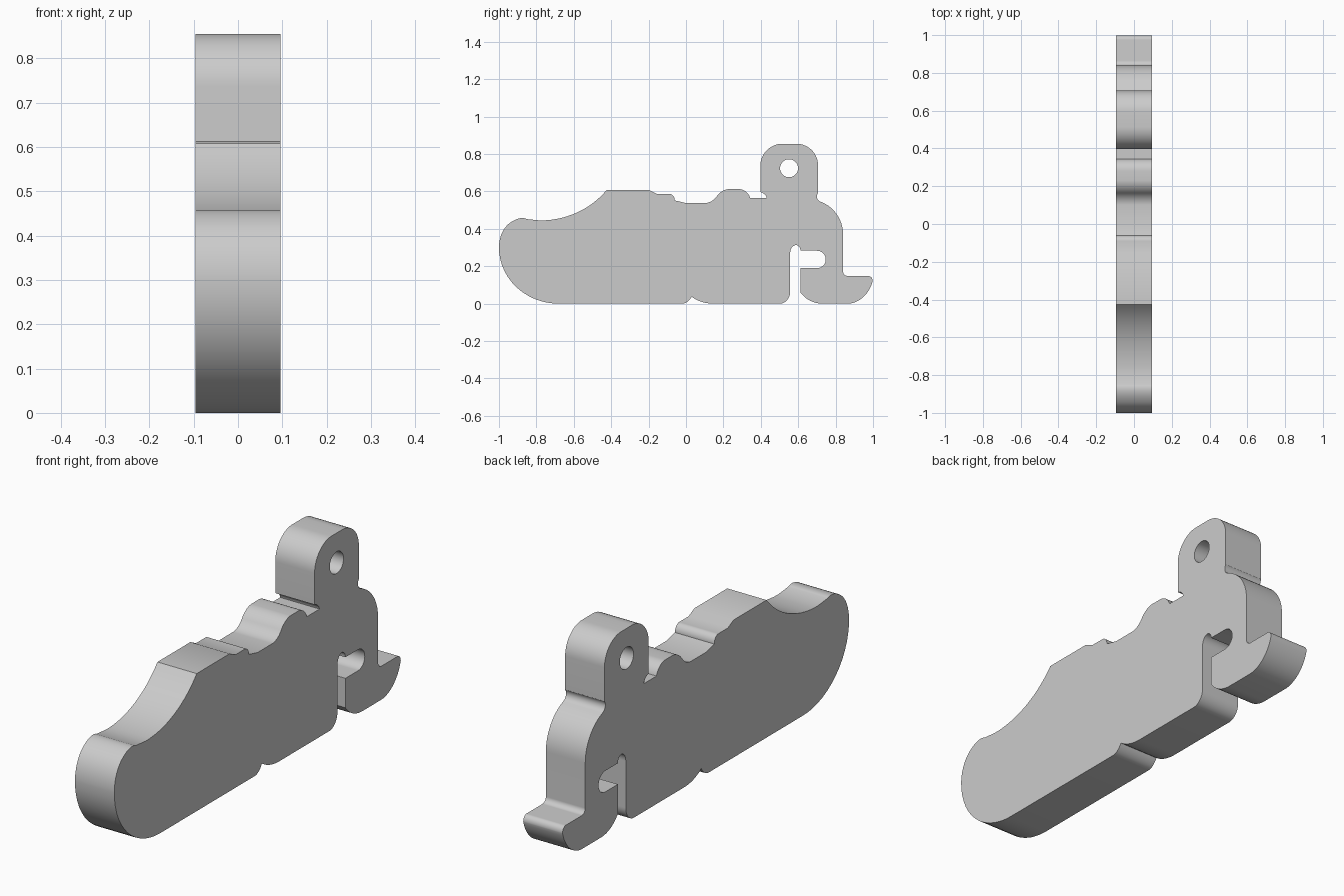
import bpy
import bmesh
from math import sin, cos, pi
from mathutils import Vector

default = bpy.data.objects.get("Cube")
if default:
    bpy.data.objects.remove(default, do_unlink=True)

HALF_WIDTH = 0.096
ARC_STEPS = 14

# Side outline in (y, z): two numbers draw a line, four draw an arc (corner, end)
START = (-.68, 0)
OUTLINE = [
    # underside with its small notch
    (-.02, 0), (.01, 0, .03, .037), (.08, 0, .15, 0), (.5, 0),
    # hooked slot
    (.557, 0, .557, .065), (.557, .27), (.557, .313, .588, .313),
    (.612, .313, .612, .283), (.7, .283), (.747, .283, .747, .236),
    (.747, .19, .7, .19), (.612, .19), (.612, .06),
    # rear foot and back
    (.655, 0, .73, 0), (.87, 0), (.97, .01, .998, .12),
    (1, .148, .975, .148), (.865, .148), (.84, .148, .84, .172),
    (.84, .37), (.84, .5, .72, .545), (.68, .56, .706, .592),
    # round lug
    (.706, .74), (.706, .855, .59, .855), (.515, .855),
    (.397, .855, .397, .735), (.397, .597), (.427, .59, .431, .565),
    # hump, dip and steps along the top
    (.343, .565), (.33, .613, .28, .613), (.23, .613),
    (.19, .61, .165, .575), (.14, .538, .1, .538), (0, .538),
    (-.06, .552), (-.06, .587, -.09, .587), (-.155, .587), (-.195, .607),
    # sloping front and rounded nose
    (-.425, .607), (-.56, .445, -.78, .445), (-.85, .452),
    (-.89, .475, -.95, .425), (-1, .38, -1, .3), (-1, 0, *START),
]


def arc(a, corner, b):
    """Conic arc from a to b, tangent to both legs; exact for circles."""
    w = cos((corner - a).angle(b - corner) / 2)
    points = []
    for i in range(1, ARC_STEPS + 1):
        t = i / ARC_STEPS
        p, q, r = (1 - t) ** 2, 2 * w * t * (1 - t), t * t
        points.append((a * p + corner * q + b * r) / (p + q + r))
    return points


def trace(start, segments):
    points = [Vector(start)]
    for seg in segments:
        end = Vector(seg[-2:])
        if len(seg) == 2:
            points.append(end)
        else:
            points += arc(points[-1], Vector(seg[:2]), end)
    return points[:-1]


def circle(y, z, radius, count=40):
    return [Vector((y + radius * cos(2 * pi * i / count),
                    z + radius * sin(2 * pi * i / count))) for i in range(count)]


# Fill the outline around the lug hole, then extrude across the width
bm = bmesh.new()
for loop in (trace(START, OUTLINE), circle(.551, .724, .048)):
    verts = [bm.verts.new((-HALF_WIDTH, p.x, p.y)) for p in loop]
    for i, v in enumerate(verts):
        bm.edges.new((verts[i - 1], v))
bmesh.ops.triangle_fill(bm, use_beauty=True, use_dissolve=False, edges=bm.edges[:])
result = bmesh.ops.extrude_face_region(bm, geom=bm.faces[:], use_keep_orig=True)
moved = [g for g in result["geom"] if isinstance(g, bmesh.types.BMVert)]
bmesh.ops.translate(bm, verts=moved, vec=(2 * HALF_WIDTH, 0, 0))
bmesh.ops.recalc_face_normals(bm, faces=bm.faces[:])

mesh = bpy.data.meshes.new("contoured_plate")
bm.to_mesh(mesh)
bm.free()
plate = bpy.data.objects.new("contoured_plate", mesh)
bpy.context.collection.objects.link(plate)

# Plain grey finish
grey = bpy.data.materials.new("plain_grey")
grey.use_nodes = True
colour = (.6, .6, .6, 1)
grey.diffuse_color = colour
grey.node_tree.nodes["Principled BSDF"].inputs["Base Color"].default_value = colour
mesh.materials.append(grey)

bpy.ops.object.select_all(action="DESELECT")
plate.select_set(True)
bpy.context.view_layer.objects.active = plate
bpy.ops.object.shade_smooth_by_angle(angle=pi / 6)
